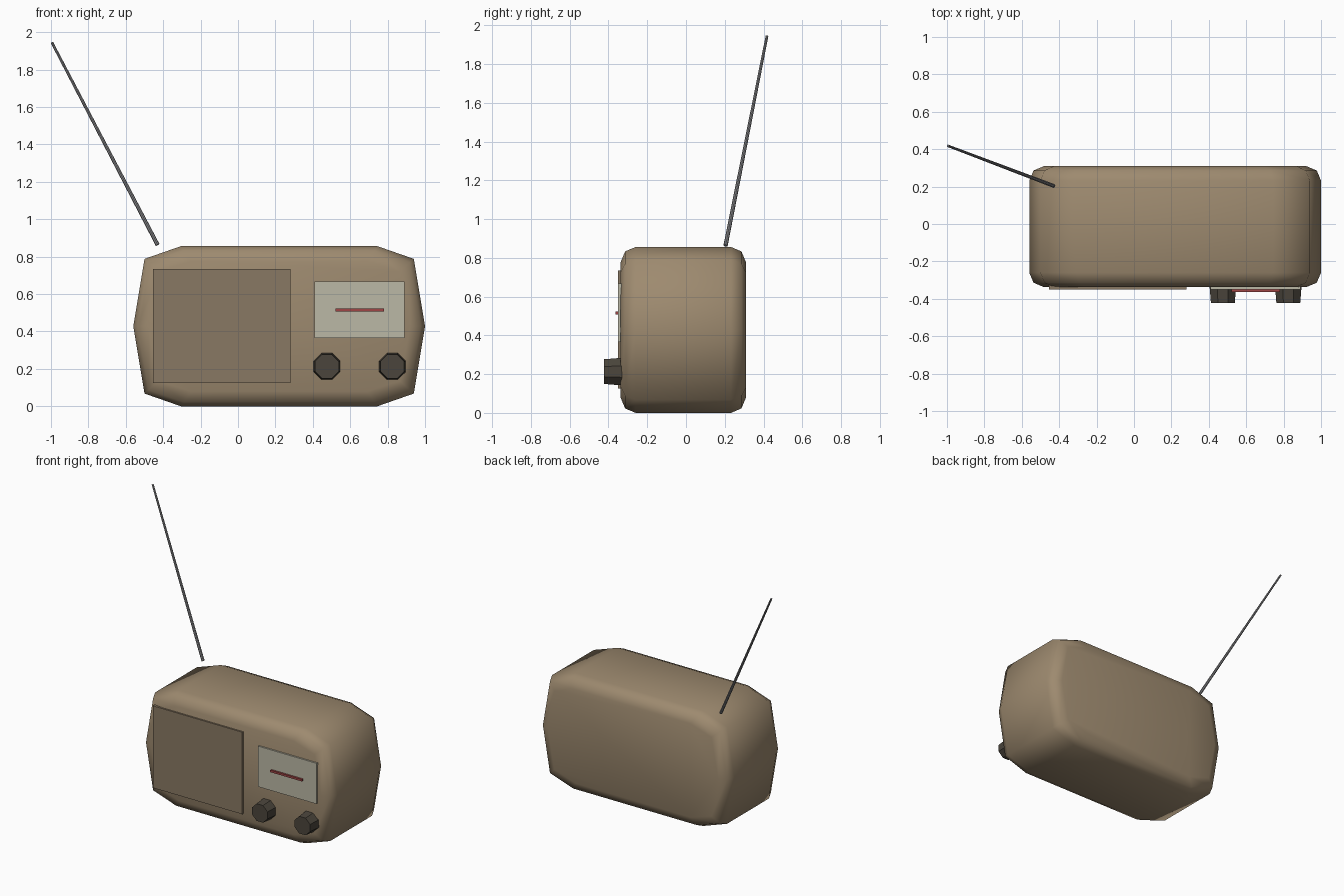
import bpy, bmesh, math
from mathutils import Vector

if "Cube" in bpy.data.objects:
    bpy.data.objects.remove(bpy.data.objects["Cube"])


def material(name, rgb):
    m = bpy.data.materials.new(name)
    m.diffuse_color = (*rgb, 1)
    m.use_nodes = True
    m.node_tree.nodes["Principled BSDF"].inputs["Base Color"].default_value = m.diffuse_color
    return m


BROWN = material("case_brown", (0.34, 0.255, 0.16))
CLOTH = material("grille_cloth", (0.25, 0.19, 0.125))
CREAM = material("dial_cream", (0.5, 0.48, 0.38))
DARK = material("knob_dark", (0.07, 0.06, 0.045))
RED = material("needle_red", (0.35, 0.06, 0.06))
METAL = material("antenna_metal", (0.25, 0.25, 0.26))


def finish(bm, name, mat, smooth=False):
    bmesh.ops.recalc_face_normals(bm, faces=bm.faces)
    me = bpy.data.meshes.new(name)
    bm.to_mesh(me)
    bm.free()
    for p in me.polygons:
        p.use_smooth = smooth
    me.materials.append(mat)
    ob = bpy.data.objects.new(name, me)
    bpy.context.collection.objects.link(ob)
    return ob


def loft(rings, name, mat, smooth=False):
    """Skin a list of equal-length point rings and cap both ends."""
    bm = bmesh.new()
    vs = [[bm.verts.new(p) for p in r] for r in rings]
    n = len(vs[0])
    for a, b in zip(vs, vs[1:]):
        for i in range(n):
            j = (i + 1) % n
            bm.faces.new((a[i], a[j], b[j], b[i]))
    bm.faces.new(vs[0])
    bm.faces.new(vs[-1])
    return finish(bm, name, mat, smooth)


def slab(name, mat, x0, x1, y0, y1, z0, z1):
    ring = lambda y: [(x0, y, z0), (x1, y, z0), (x1, y, z1), (x0, y, z1)]
    return loft([ring(y0), ring(y1)], name, mat)


def rod(name, mat, a, b, r0, r1, sides):
    """Tapered prism from a to b."""
    a, b = Vector(a), Vector(b)
    q = (b - a).to_track_quat('Z', 'Y')
    ang = [2 * math.pi * (i + 0.5) / sides for i in range(sides)]
    ring = lambda c, r: [c + q @ Vector((r * math.cos(t), r * math.sin(t), 0)) for t in ang]
    return loft([ring(a, r0), ring(b, r1)], name, mat)


# Case: ten-sided outline with rounded front and back rims
W, H, CX = 0.78, 0.428, 0.22
quarter = [(W, 0), (0.72, 0.36), (0.525, H)]
outline = quarter + [(-x, z) for x, z in reversed(quarter)]
outline += [(x, -z) for x, z in outline[-2:0:-1] if z > 0]


def case_ring(y, inset):
    sx, sz = 1 - inset / W, 1 - inset / H
    return [(CX + x * sx, y, H + z * sz) for x, z in outline]


loft([case_ring(y, d) for y, d in [(-0.338, 0.08), (-0.314, 0.023), (-0.26, 0),
                                   (0.232, 0), (0.286, 0.023), (0.31, 0.08)]],
     "case", BROWN, True)

# Speaker panel, dial and needle
slab("speaker_panel", CLOTH, -0.455, 0.28, -0.35, -0.31, 0.125, 0.735)
slab("dial", CREAM, 0.41, 0.89, -0.35, -0.32, 0.365, 0.667)
slab("needle", RED, 0.52, 0.78, -0.364, -0.349, 0.508, 0.523)

# Octagonal knobs
for side, x in (("left", 0.475), ("right", 0.825)):
    rod(side + "_knob", DARK, (x, -0.33, 0.213), (x, -0.422, 0.213), 0.077, 0.069, 8)

# Telescopic antenna
rod("antenna", METAL, (-0.43, 0.204, 0.863), (-0.995, 0.418, 1.945), 0.011, 0.007, 8)
